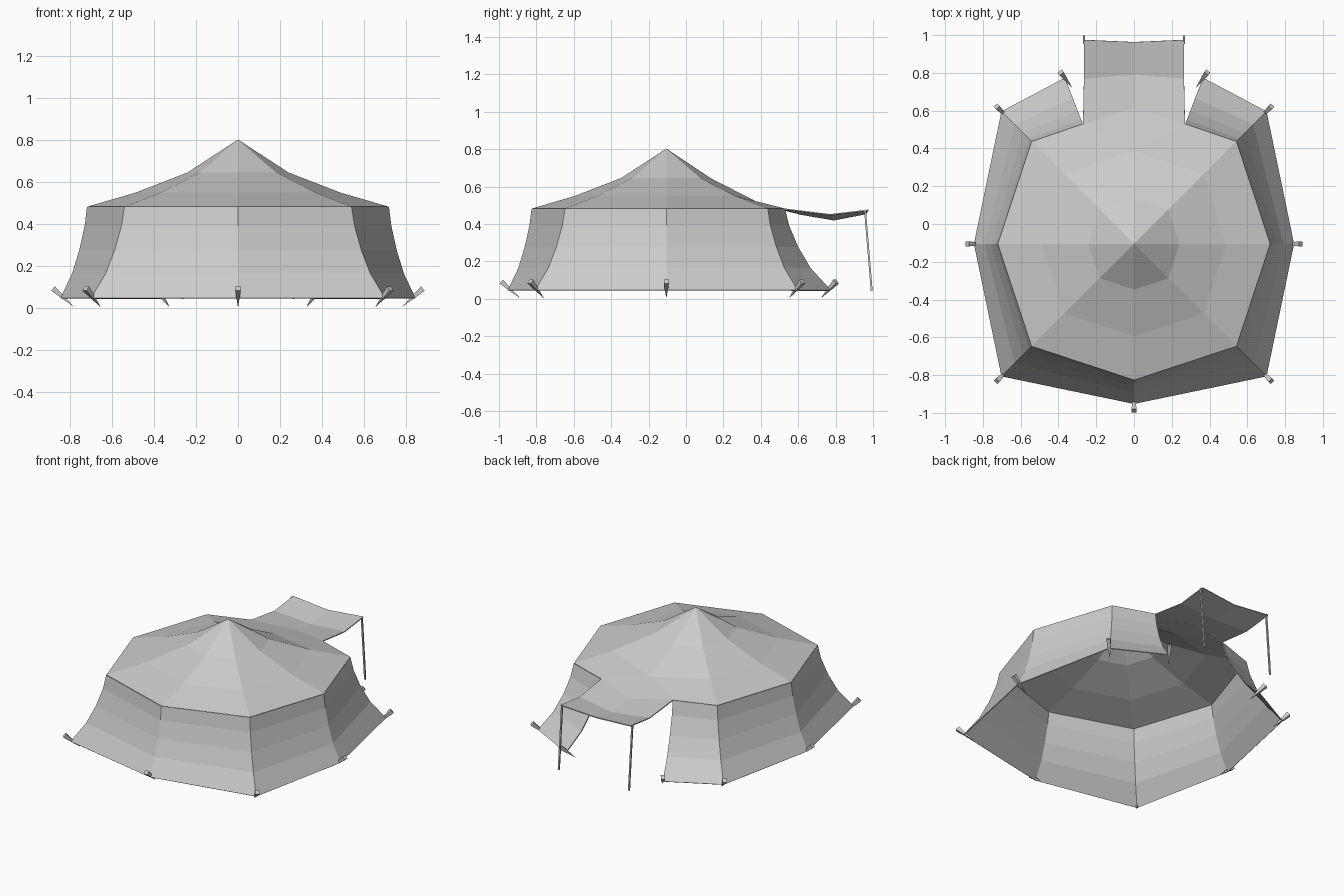
import bpy, math
from mathutils import Vector

if "Cube" in bpy.data.objects:
    bpy.data.objects.remove(bpy.data.objects["Cube"])

CY = -0.105            # tent centre in y
BASE = 0.045           # hem height
EAVE = 0.48


def make(name, verts, faces, thick=0.0):
    me = bpy.data.meshes.new(name)
    me.from_pydata([tuple(v) for v in verts], [], faces)
    me.update()
    ob = bpy.data.objects.new(name, me)
    bpy.context.collection.objects.link(ob)
    if thick:
        m = ob.modifiers.new("cloth", 'SOLIDIFY')
        m.thickness = thick
        m.offset = 0
    return ob


def corner(i, axis_r, diag):
    """Octagon corner i (0 = +x, 2 = back); diagonals sit at (diag, diag)."""
    a = math.radians(45 * i)
    r = axis_r if i % 2 == 0 else diag * math.sqrt(2)
    return Vector((r * math.cos(a), CY + r * math.sin(a), 0))


eave = [corner(i, 0.718, 0.54) for i in range(8)]
hem = [corner(i, 0.845, 0.70) for i in range(8)]
centre = Vector((0, CY, 0))

# Roof: sagging eight-sided cone, back ridge drops into the awning
verts = [(0, CY, 0.80)]
for f, z in ((0.335, 0.643), (0.68, 0.547), (1.0, EAVE)):
    for p in eave:
        q = centre.lerp(p, f)
        verts.append((q.x, q.y, z))
verts[1 + 2] = (0, 0.135, 0.64)
verts[9 + 2] = (0, 0.385, 0.512)
verts[17 + 2] = (0, 0.615, 0.452)
verts += [(0.27, 0.527, EAVE), (-0.27, 0.527, EAVE)]
faces = []
for i in range(8):
    j = (i + 1) % 8
    faces += [(0, 1 + i, 1 + j), (1 + i, 9 + i, 9 + j, 1 + j)]
    if i not in (1, 2):
        faces.append((9 + i, 17 + i, 17 + j, 9 + j))
faces += [(10, 18, 25, 11), (11, 25, 19), (11, 26, 20, 12), (11, 19, 26)]
make("roof", verts, faces, 0.006)

# Walls: flared panels around the octagon, open at the back
door_top, door_hem = Vector((0.27, 0.527, 0)), Vector((0.365, 0.772, 0))
flip = Vector((-1, 1, 1))
order = [3, 4, 5, 6, 7, 0, 1]
tops = [door_top * flip] + [eave[i] for i in order] + [door_top]
bots = [door_hem * flip] + [hem[i] for i in order] + [door_hem]
n = len(tops)
verts, faces = [], []
flare = ((0, EAVE), (0.09, 0.39), (0.29, 0.275), (0.56, 0.163), (1, BASE))
for f, z in flare:
    for a, b in zip(tops, bots):
        q = a.lerp(b, f)
        verts.append((q.x, q.y, z))
for r in range(len(flare) - 1):
    for k in range(n - 1):
        a = r * n + k
        faces.append((a, a + n, a + n + 1, a + 1))
make("walls", verts, faces, 0.006)

# Awning: sagging sheet over the doorway
verts, faces = [], []
for ye, ze, yc, zc in ((0.527, EAVE, 0.615, 0.452),
                       (0.77, 0.450, 0.79, 0.422),
                       (0.975, 0.474, 0.963, 0.455)):
    verts += [(-0.265, ye, ze), (0, yc, zc), (0.265, ye, ze)]
verts[0] = (-0.27, 0.527, EAVE)
verts[2] = (0.27, 0.527, EAVE)
for a in (0, 1, 3, 4):
    faces.append((a, a + 1, a + 4, a + 3))
make("awning", verts, faces, 0.006)


def rod(name, stations, sides=4):
    """Tapered solid through (point, radius) stations on one straight line."""
    d = (stations[-1][0] - stations[0][0]).normalized()
    u = d.cross(Vector((0, 0, 1))).normalized()
    w = d.cross(u)
    verts, faces = [], []
    for p, r in stations:
        for k in range(sides):
            a = math.tau * (k + 0.5) / sides
            verts.append(p + (u * math.cos(a) + w * math.sin(a)) * r)
    for s in range(len(stations) - 1):
        for k in range(sides):
            m = (k + 1) % sides
            b = s * sides
            faces.append((b + k, b + m, b + sides + m, b + sides + k))
    faces.append(tuple(reversed(range(sides))))
    faces.append(tuple(range(len(verts) - sides, len(verts))))
    return make(name, verts, faces)


# Awning poles
for s in (-1, 1):
    rod("awning_pole", [(Vector((0.265 * s, 0.957, 0.476)), 0.007),
                        (Vector((0.265 * s, 0.993, 0.042)), 0.007)])

# Tent pegs: spike leaning inward with a square head outside the hem
spots = [hem[i] for i in range(8) if i != 2] + [door_hem, door_hem * flip]
for p in spots:
    out = (p - centre).normalized()
    if abs(p.x) < 0.5 and p.y > 0:
        out = Vector((math.copysign(0.6, p.x), 0.8, 0))
    tip = p - out * 0.06
    tip.z = 0.006
    head = p + out * 0.038
    head.z = 0.092
    rod("tent_peg", [(tip, 0.0008), (tip.lerp(head, 0.55), 0.011),
                     (tip.lerp(head, 0.62), 0.013), (head, 0.019)])
